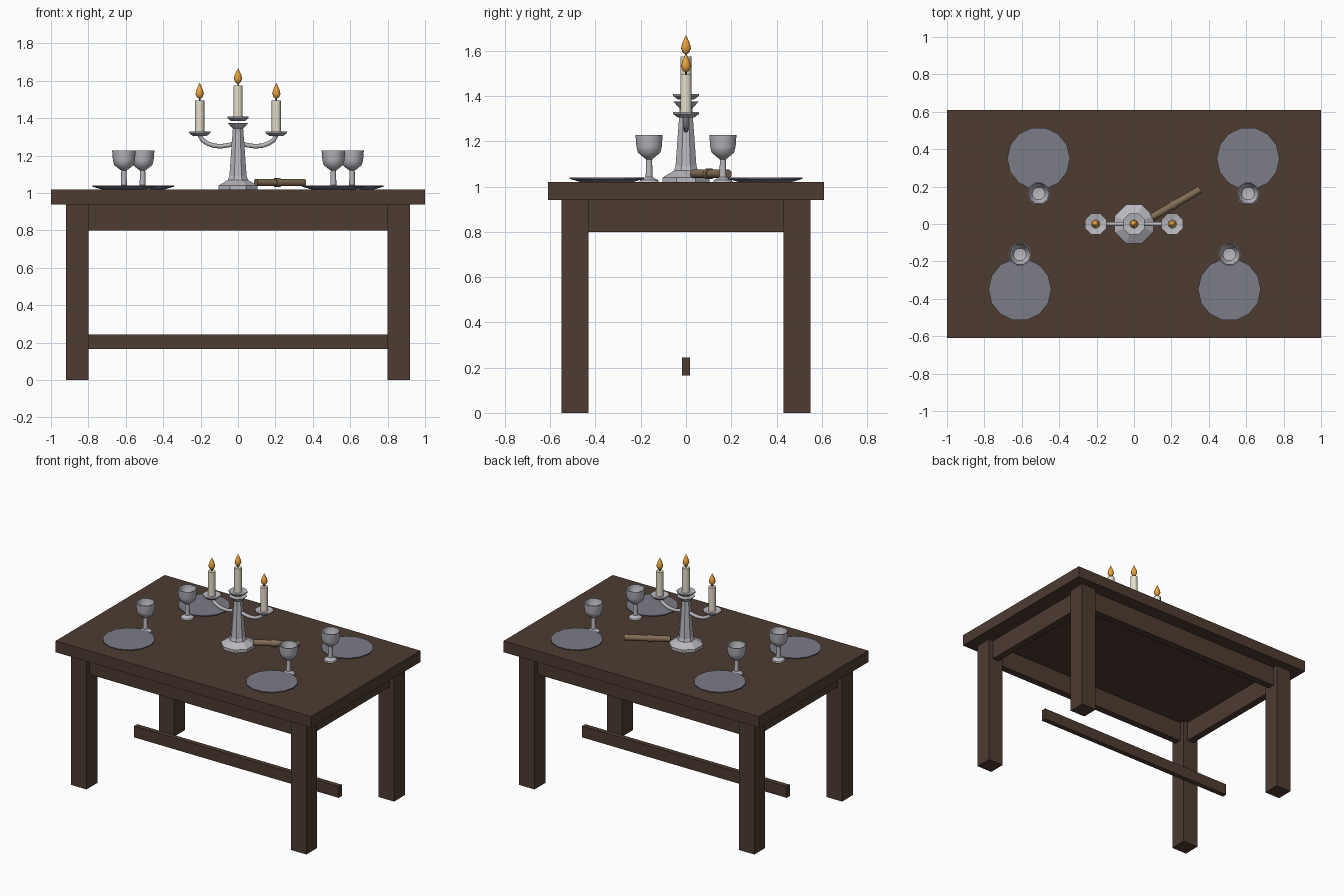
import bpy, bmesh, math
from mathutils import Vector

if "Cube" in bpy.data.objects:
    bpy.data.objects.remove(bpy.data.objects["Cube"])


def material(name, r, g, b):
    m = bpy.data.materials.new(name)
    m.diffuse_color = (r, g, b, 1)
    m.use_nodes = True
    m.node_tree.nodes["Principled BSDF"].inputs["Base Color"].default_value = m.diffuse_color
    return m


WOOD = material("dark_wood", 0.075, 0.045, 0.031)
PEWTER = material("pewter", 0.20, 0.20, 0.24)
SILVER = material("silver", 0.48, 0.48, 0.52)
WAX = material("wax", 0.80, 0.75, 0.60)
FLAME = material("flame", 0.85, 0.38, 0.05)
PARCHMENT = material("parchment", 0.22, 0.15, 0.09)


def finish(name, bm, mat, loc=(0, 0, 0), rot=(0, 0, 0), smooth=None):
    bmesh.ops.recalc_face_normals(bm, faces=bm.faces)
    me = bpy.data.meshes.new(name)
    bm.to_mesh(me)
    bm.free()
    me.materials.append(mat)
    ob = bpy.data.objects.new(name, me)
    bpy.context.collection.objects.link(ob)
    ob.location, ob.rotation_euler = loc, rot
    if smooth:
        bpy.ops.object.select_all(action='DESELECT')
        ob.select_set(True)
        bpy.context.view_layer.objects.active = ob
        bpy.ops.object.shade_smooth_by_angle(angle=math.radians(smooth))
    return ob


def box(name, lo, hi, mat=WOOD):
    bm = bmesh.new()
    bmesh.ops.create_cube(bm, size=1)
    for v in bm.verts:
        v.co = [(a + b) / 2 + c * (b - a) for a, b, c in zip(lo, hi, v.co)]
    return finish(name, bm, mat)


def lathe(name, profile, sides, mat, loc=(0, 0, 0), rot=(0, 0, 0), turn=0.0, smooth=None):
    """Rings of (radius, z); first and last rings are capped, zero radius gives a point."""
    bm = bmesh.new()
    rings = []
    for r, z in profile:
        n = 1 if r == 0 else sides
        angles = [2 * math.pi * (i + turn) / sides for i in range(n)]
        rings.append([bm.verts.new((r * math.cos(a), r * math.sin(a), z)) for a in angles])
    for a, b in zip(rings, rings[1:]):
        for i in range(sides):
            j = (i + 1) % sides
            quad = [a[i % len(a)], a[j % len(a)], b[j % len(b)], b[i % len(b)]]
            bm.faces.new(list(dict.fromkeys(quad)))
    for ring in (rings[0], rings[-1]):
        if len(ring) > 1:
            bm.faces.new(ring)
    return finish(name, bm, mat, loc, rot, smooth)


def tube(name, path, radius, mat, sides=8):
    """Tube along a path lying in the xz plane."""
    bm = bmesh.new()
    pts = [Vector((x, 0, z)) for x, z in path]
    rings = []
    for k, p in enumerate(pts):
        d = (pts[min(k + 1, len(pts) - 1)] - pts[max(k - 1, 0)]).normalized()
        u, w = Vector((0, 1, 0)), d.cross(Vector((0, 1, 0)))
        rings.append([bm.verts.new(p + radius * (u * math.cos(t) + w * math.sin(t)))
                      for t in (2 * math.pi * i / sides for i in range(sides))])
    for a, b in zip(rings, rings[1:]):
        for i in range(sides):
            j = (i + 1) % sides
            bm.faces.new((a[i], a[j], b[j], b[i]))
    bm.faces.new(rings[0])
    bm.faces.new(rings[-1])
    return finish(name, bm, mat, smooth=50)


# Table
TOP = 1.02
box("table_top", (-1, -0.61, 0.94), (1, 0.61, TOP))
for sx in (-1, 1):
    for sy in (-1, 1):
        x, y = sx * 0.86, sy * 0.49
        box("leg", (x - 0.06, y - 0.06, 0), (x + 0.06, y + 0.06, 0.94))
for s in (-1, 1):
    box("long_apron", (-0.80, s * 0.49 - 0.025, 0.80), (0.80, s * 0.49 + 0.025, 0.94))
    box("short_apron", (s * 0.86 - 0.025, -0.43, 0.80), (s * 0.86 + 0.025, 0.43, 0.94))
box("stretcher", (-0.80, -0.0175, 0.165), (0.80, 0.0175, 0.245))

# Place settings: plate and goblet
GOBLET = [(0.045, 0), (0.042, 0.008), (0.016, 0.022), (0.014, 0.10), (0.03, 0.112),
          (0.052, 0.13), (0.059, 0.155), (0.063, 0.208), (0.057, 0.208),
          (0.053, 0.157), (0.035, 0.13), (0, 0.122)]
for x, y in ((-0.51, 0.35), (0.61, 0.35), (-0.61, -0.35), (0.51, -0.35)):
    lathe("plate", [(0.12, 0), (0.168, 0.014), (0.168, 0.02)], 14, PEWTER, (x, y, TOP))
    gy = math.copysign(0.163, y)
    lathe("goblet", GOBLET, 10, SILVER, (x, gy, TOP), smooth=40)

# Candelabra
lathe("candelabra_stem", [(0.112, 0), (0.112, 0.02), (0.058, 0.05), (0.05, 0.07),
                          (0.03, 0.325), (0.036, 0.33), (0.06, 0.355)],
      8, SILVER, (0, 0, TOP), turn=0.5)
for s in (-1, 1):
    arm = [(0.02, 1.265), (0.05, 1.256), (0.09, 1.25), (0.13, 1.253),
           (0.165, 1.266), (0.19, 1.283), (0.205, 1.312)]
    tube("candelabra_arm", [(s * x, z) for x, z in arm], 0.012, SILVER)
for x, z in ((-0.205, 1.305), (0, 1.385), (0.205, 1.305)):
    lathe("drip_dish", [(0.04, 0), (0.062, 0.016), (0.062, 0.024), (0.03, 0.018)],
          8, SILVER, (x, 0, z), turn=0.5)
    lathe("candle", [(0.025, 0.018), (0.025, 0.19)], 10, WAX, (x, 0, z), smooth=40)
    lathe("wick", [(0.004, 0.188), (0.004, 0.205)], 6, WOOD, (x, 0, z))
    lathe("flame", [(0, 0.196), (0.015, 0.208), (0.022, 0.226), (0.017, 0.247),
                    (0.007, 0.27), (0, 0.285)], 8, FLAME, (x, 0, z), smooth=60)

# Rolled scroll with a tie band
tilt = (math.pi / 2, 0, math.radians(120))
lathe("scroll", [(0.02, -0.15), (0.02, 0.15)], 10, PARCHMENT, (0.225, 0.11, 1.056), tilt, smooth=40)
lathe("scroll_band", [(0.025, -0.014), (0.025, 0.014)], 10, PARCHMENT, (0.21, 0.1015, 1.056), tilt, smooth=40)
